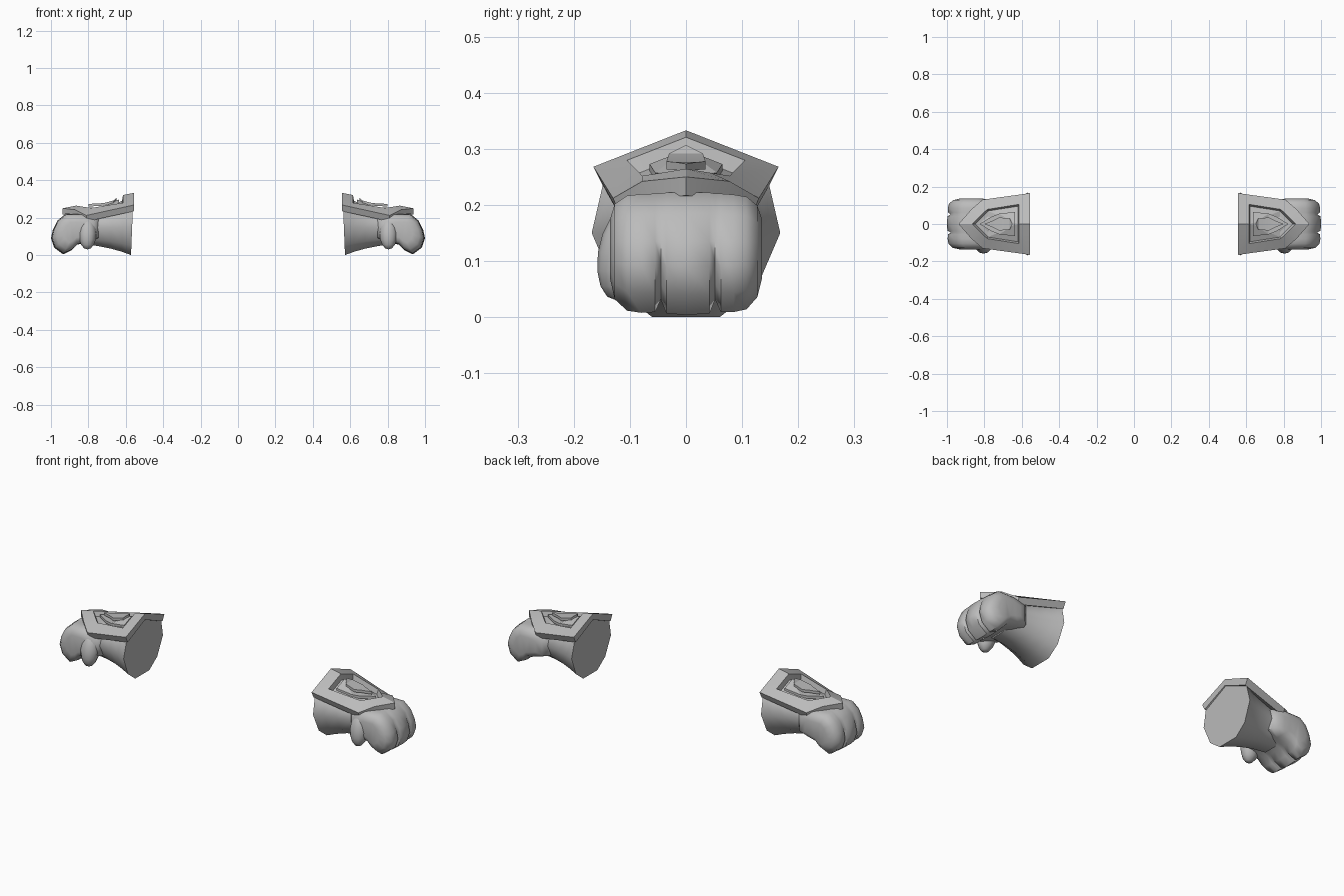
import bpy, bmesh, math
from mathutils import Vector

cube = bpy.data.objects.get("Cube")
if cube:
    bpy.data.objects.remove(cube, do_unlink=True)

grey = bpy.data.materials.new("plain grey")
grey.use_nodes = True
grey.diffuse_color = (0.5, 0.5, 0.5, 1)
grey.node_tree.nodes["Principled BSDF"].inputs["Base Color"].default_value = (0.5, 0.5, 0.5, 1)


def finish(name, bm, angle):
    """Turn a bmesh into a mirrored pair with smooth shading below the angle."""
    bmesh.ops.recalc_face_normals(bm, faces=bm.faces)
    mesh = bpy.data.meshes.new(name)
    bm.to_mesh(mesh)
    bm.free()
    mesh.materials.append(grey)
    ob = bpy.data.objects.new(name, mesh)
    bpy.context.collection.objects.link(ob)
    bpy.ops.object.select_all(action="DESELECT")
    ob.select_set(True)
    bpy.context.view_layer.objects.active = ob
    bpy.ops.object.shade_smooth_by_angle(angle=math.radians(angle))
    mod = ob.modifiers.new("pair", "MIRROR")
    mod.use_mirror_merge = False
    return ob


def loft(name, rings, angle=50):
    """Skin equal-length closed rings and cap both ends."""
    bm = bmesh.new()
    loops = [[bm.verts.new(p) for p in ring] for ring in rings]
    n = len(loops[0])
    for a, b in zip(loops, loops[1:]):
        for i in range(n):
            j = (i + 1) % n
            bm.faces.new((a[i], a[j], b[j], b[i]))
    for end in (loops[0], loops[-1]):
        bm.faces.new(end)
    bmesh.ops.triangulate(bm, faces=[f for f in bm.faces if len(f.verts) > 4])
    return finish(name, bm, angle)


def mirrored(half):
    """Close an outline whose first and last points lie on y = 0."""
    return half + [(x, -y, z) for x, y, z in reversed(half[1:-1])]


def crown(x, y, lift=0.0):
    """Roof-shaped surface that the hand guard follows."""
    return 0.333 - 0.225 * (x - 0.56) - 0.39 * abs(y) + lift


def on_crown(outline, lift):
    return mirrored([(x, y, crown(x, y, lift)) for x, y in outline])


# Flared wrist cuff
section = mirrored([(0, 0, 0.30), (0, 0.145, 0.25), (0, 0.168, 0.15),
                    (0, 0.125, 0.05), (0, 0.06, 0.0), (0, 0, 0.0)])
cuff = []
for x, s in ((0.56, 1), (0.61, 0.87), (0.67, 0.75), (0.74, 0.65), (0.82, 0.6)):
    cuff.append([(x + 0.012 * (0.3 - z) / 0.3, y * s, 0.14 + (z - 0.14) * s)
                 for _, y, z in section])
loft("wrist_cuff", cuff, 60)

# Clenched hand: side profile (x, z, groove depth) swept across the knuckles
profile = [(0.74, 0.20, 0), (0.82, 0.222, 0), (0.92, 0.222, 0), (0.965, 0.185, 0),
           (0.99, 0.135, 0.3), (1.0, 0.09, 0.9), (0.983, 0.04, 1), (0.935, 0.004, 1),
           (0.89, 0.025, 0.5), (0.86, 0.055, 0), (0.80, 0.07, 0), (0.74, 0.09, 0)]
centre = Vector((0.87, 0.13))
slices = []
for y, size, groove in ((-0.135, 0.5, 0), (-0.127, 0.78, 0), (-0.105, 0.94, 0),
                        (-0.08, 0.97, 0), (-0.055, 0.98, 0.1), (-0.045, 0.98, 1),
                        (-0.035, 1, 0.1), (0, 1, 0), (0.042, 1, 0.1), (0.052, 0.98, 1),
                        (0.062, 0.98, 0.1), (0.085, 0.96, 0), (0.108, 0.92, 0),
                        (0.127, 0.75, 0), (0.135, 0.5, 0)):
    ring = []
    for x, z, g in profile:
        p = centre + (Vector((x, z)) - centre) * size * (1 - 0.2 * g * groove)
        ring.append((p.x, y, p.y))
    slices.append(ring)
loft("fist", slices, 60)

# Thumb folded against the front of the hand
bm = bmesh.new()
bmesh.ops.create_uvsphere(bm, u_segments=12, v_segments=8, radius=1)
for v in bm.verts:
    u = v.co.copy()
    v.co = (0.805 + 0.048 * u.x, -0.108 - 0.045 * u.y - 0.012 * u.z * -1 - 0.004,
            0.115 + 0.085 * u.z)
finish("thumb", bm, 60)

# Hand guard: pointed frame around a sunken panel
outer = mirrored([(0.555, 0, 0.333), (0.555, 0.165, 0.268), (0.81, 0.13, 0.212),
                  (0.87, 0.078, 0.242), (0.938, 0, 0.25)])
under = [(x, y * 0.9, z - 0.033) for x, y, z in outer]
opening = [(0.615, 0), (0.615, 0.105), (0.785, 0.078), (0.82, 0.045), (0.865, 0)]
inner = on_crown(opening, 0)
floor = on_crown([(0.62, 0), (0.62, 0.095), (0.78, 0.07), (0.81, 0.04), (0.85, 0)], -0.03)
loft("hand_guard", [under, outer, inner, floor], 20)

# Two stacked leaf ornaments inside the panel
base = [(0.635, 0), (0.635, 0.065), (0.72, 0.055), (0.76, 0.04), (0.825, 0)]
leaf = [(0.65, 0), (0.665, 0.03), (0.72, 0.035), (0.75, 0.02), (0.80, 0)]
loft("ornament_base", [on_crown(base, -0.032), on_crown(base, -0.018)], 20)
loft("ornament_leaf", [on_crown(leaf, -0.02), on_crown(leaf, -0.006)], 20)
